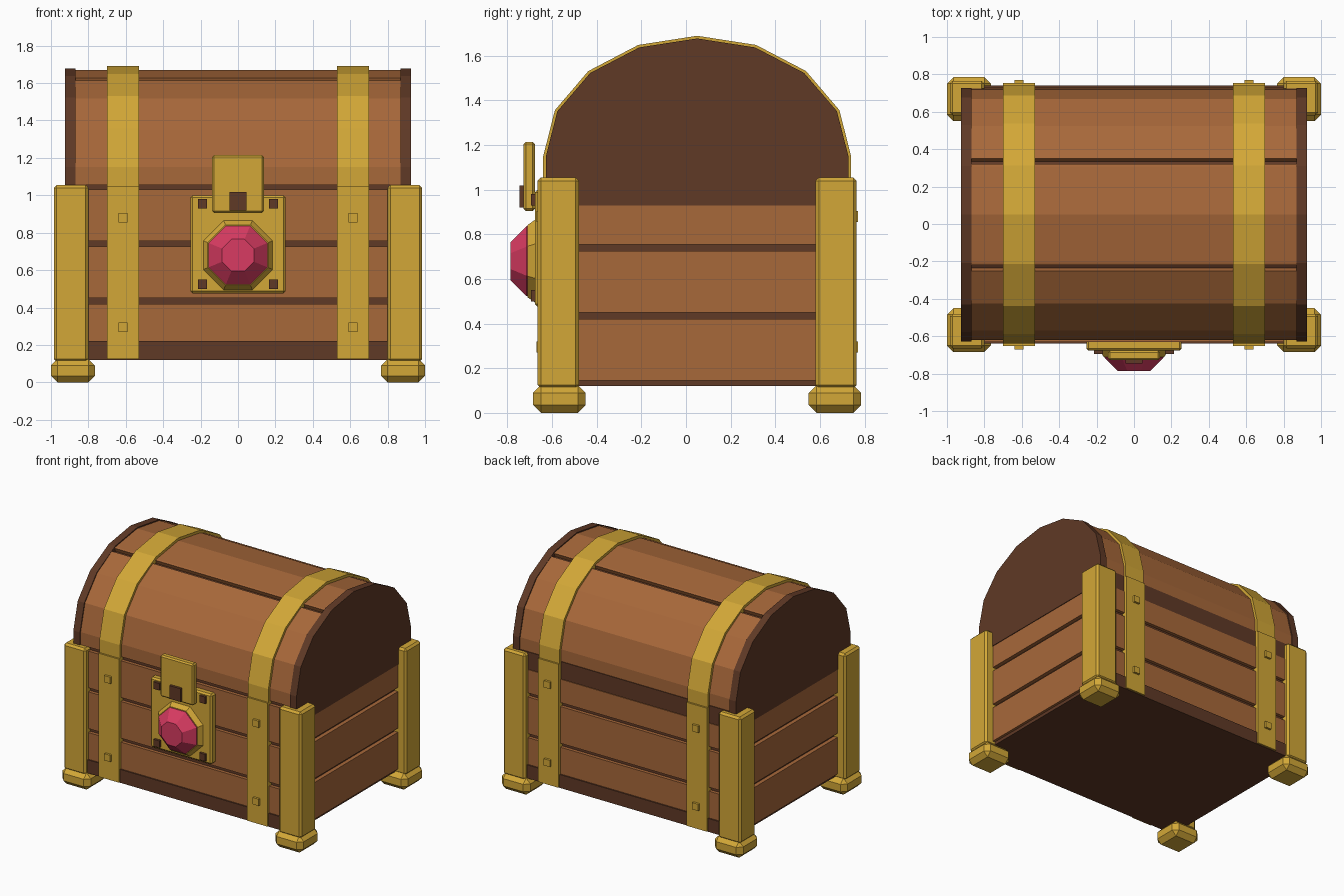
import bpy, bmesh, math

if "Cube" in bpy.data.objects:
    bpy.data.objects.remove(bpy.data.objects["Cube"])

def material(name, rgb):
    m = bpy.data.materials.new(name)
    m.diffuse_color = (*rgb, 1)
    m.use_nodes = True
    m.node_tree.nodes["Principled BSDF"].inputs["Base Color"].default_value = m.diffuse_color
    return m

WOOD = material("wood", (0.39, 0.138, 0.042))
DARK = material("dark_wood", (0.115, 0.041, 0.019))
GOLD = material("gold", (0.65, 0.39, 0.038))
GEM = material("red_gem", (0.69, 0.044, 0.122))
CY = 0.05                      # depth centre of the chest

def finish(name, bm, mat):
    bmesh.ops.recalc_face_normals(bm, faces=bm.faces)
    me = bpy.data.meshes.new(name)
    bm.to_mesh(me)
    bm.free()
    me.materials.append(mat)
    ob = bpy.data.objects.new(name, me)
    bpy.context.collection.objects.link(ob)
    return ob

def box(name, x, y, z, mat, bevel=0):
    bm = bmesh.new()
    bmesh.ops.create_cube(bm, size=1)
    for v in bm.verts:
        for i, (a, b) in enumerate((x, y, z)):
            v.co[i] = (a + b) / 2 + v.co[i] * (b - a)
    if bevel:
        bmesh.ops.bevel(bm, geom=bm.edges[:], offset=bevel, segments=1,
                        affect='EDGES', profile=0.5)
    return finish(name, bm, mat)

def prism(name, pts, x, mat):
    """Extrude a (y, z) outline along x."""
    bm = bmesh.new()
    f = bm.faces.new([bm.verts.new((x[0], p[0], p[1])) for p in pts])
    r = bmesh.ops.extrude_face_region(bm, geom=[f])
    for v in r['geom']:
        if isinstance(v, bmesh.types.BMVert):
            v.co.x = x[1]
    return finish(name, bm, mat)

def arc(angles, r):
    """Points on the lid's elliptical arch; r is the half depth."""
    return [(CY + r * math.cos(math.radians(a)),
             1.15 + (r - 0.15) * math.sin(math.radians(a))) for a in angles]

def arch(angles, r, base):
    pts = arc(angles, r)
    if angles[0] == 0:
        pts.insert(0, (CY + r, base))
    if angles[-1] == 180:
        pts.append((CY - r, base))
    return pts

def octagon(name, rings, mat):
    """Rings of (y, apothem) lofted along y around the lock centre."""
    bm = bmesh.new()
    loops = []
    for y, ap in rings:
        R = ap / math.cos(math.pi / 8)
        loops.append([bm.verts.new((R * math.cos(a), y, 0.68 + R * math.sin(a)))
                      for a in [math.pi / 8 + k * math.pi / 4 for k in range(8)]])
    for a, b in zip(loops, loops[1:]):
        for k in range(8):
            bm.faces.new((a[k], a[(k + 1) % 8], b[(k + 1) % 8], b[k]))
    bm.faces.new(loops[0])
    bm.faces.new(loops[-1])
    return finish(name, bm, mat)

# Body core and bottom trim
box("body_core", (-0.89, 0.89), (-0.605, 0.705), (0.13, 1.06), DARK)
box("bottom_trim", (-0.9, 0.9), (-0.64, 0.74), (0.12, 0.145), DARK)
box("front_trim", (-0.89, 0.89), (-0.64, -0.6), (0.12, 0.22), DARK)
box("back_trim", (-0.89, 0.89), (0.7, 0.74), (0.12, 0.22), DARK)
box("back_rim", (-0.89, 0.89), (0.7, 0.725), (0.93, 1.06), DARK)

# Body planks
for i, (z0, z1) in enumerate(((0.145, 0.42), (0.45, 0.725), (0.755, 0.93))):
    fz0, fz1 = max(z0, 0.22), z1 if i < 2 else 1.03
    box("front_plank", (-0.9, 0.9), (-0.63, -0.6), (fz0, fz1), WOOD)
    box("back_plank", (-0.9, 0.9), (0.7, 0.73), (fz0, z1), WOOD)
    for s in (-1, 1):
        box("side_plank", sorted((s * 0.88, s * 0.92)), (-0.628, 0.728), (z0, z1), WOOD)

# Lid core, planks and end panels
steps = [k * 22.5 for k in range(9)]
prism("lid_core", arch(steps, 0.64, 1.05), (-0.88, 0.88), DARK)
for name, ang in (("lid_back_plank", [0, 22.5, 45, 63.3]),
                  ("lid_top_plank", [66.2, 67.5, 90, 112.5, 113.8]),
                  ("lid_front_plank", [116.7, 135, 157.5, 180])):
    prism(name, arch(ang, 0.67, 1.055) + arch(ang, 0.63, 1.055)[::-1], (-0.875, 0.875), WOOD)
for s in (-1, 1):
    prism("lid_end_panel", arch(steps, 0.678, 0.93), (s * 0.87, s * 0.925), DARK)

for s in (-1, 1):
    # Gold bands over the lid and down the body, with rivets
    x = sorted((s * 0.53, s * 0.7))
    prism("lid_band", arch(steps, 0.69, 1.05) + arch(steps, 0.65, 1.05)[::-1], x, GOLD)
    for t in (-1, 1):
        def depth(a, b):
            return sorted((CY + t * a, CY + t * b))
        side = "front" if t < 0 else "back"
        box(side + "_band", x, depth(0.64, 0.703), (0.125, 1.05), GOLD)
        for z in (0.295, 0.88):
            box(side + "_rivet", sorted((s * 0.59, s * 0.64)), depth(0.69, 0.72),
                (z - 0.025, z + 0.025), GOLD)
        # Corner posts and feet
        box(side + "_post", sorted((s * 0.8, s * 0.985)), depth(0.53, 0.715),
            (0.11, 1.055), GOLD, 0.015)
        box(side + "_foot", sorted((s * 0.765, s)), depth(0.5, 0.735),
            (0, 0.125), GOLD, 0.035)

# Lock plate with studs, hasp and keyhole
box("lock_plate", (-0.255, 0.255), (-0.677, -0.62), (0.475, 1.0), GOLD, 0.012)
for sx in (-0.19, 0.19):
    for z in (0.525, 0.955):
        box("lock_stud", (sx - 0.024, sx + 0.024), (-0.695, -0.67),
            (z - 0.026, z + 0.026), DARK)
box("hasp", (-0.138, 0.138), (-0.728, -0.677), (0.905, 1.215), GOLD, 0.01)
box("keyhole", (-0.046, 0.046), (-0.747, -0.72), (0.92, 1.018), DARK)

# Gem in its octagonal setting
octagon("gem_setting", ((-0.67, 0.19), (-0.71, 0.162)), GOLD)
octagon("gem", ((-0.705, 0.157), (-0.715, 0.157), (-0.787, 0.085)), GEM)
